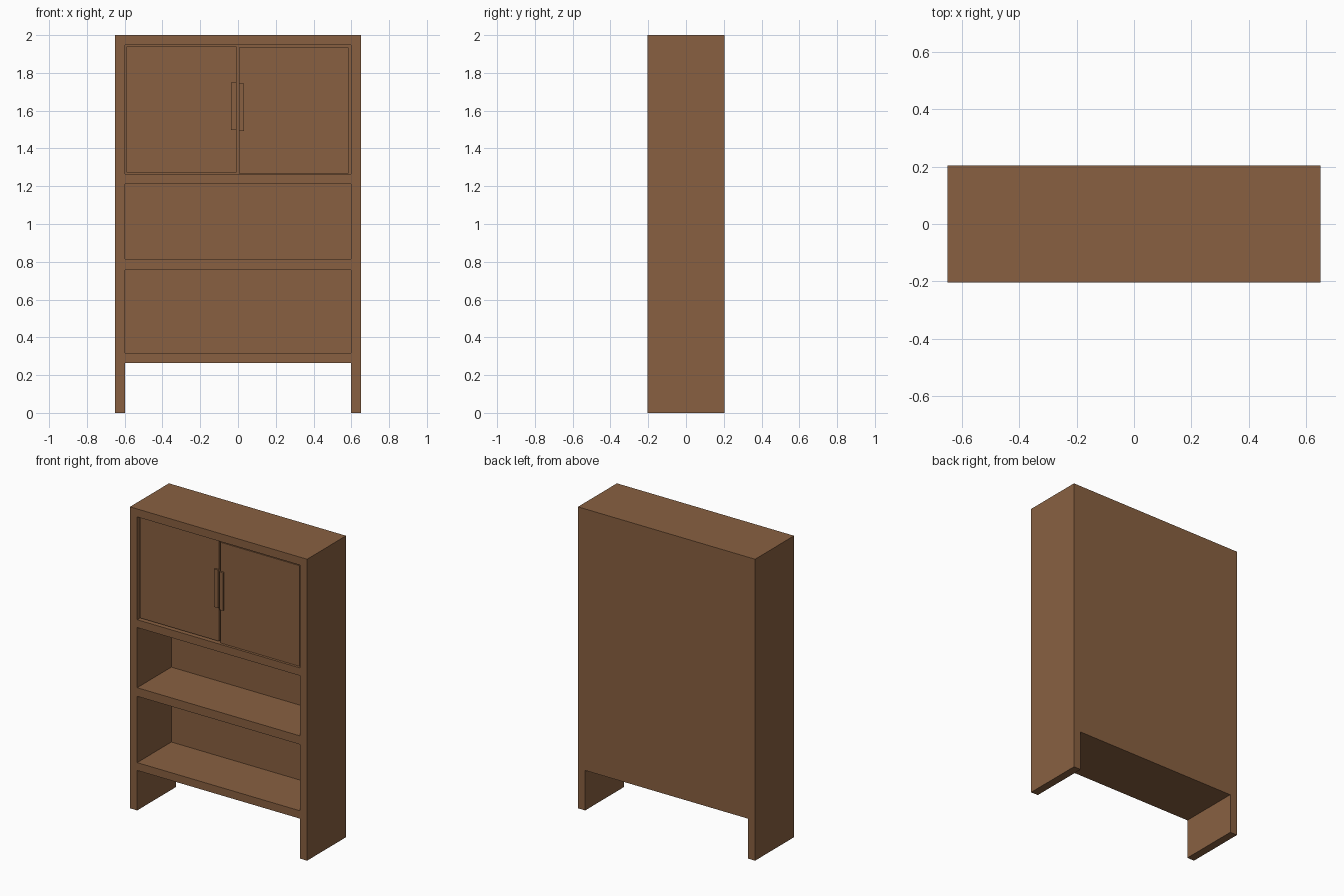
import bpy

if "Cube" in bpy.data.objects:
    bpy.data.objects.remove(bpy.data.objects["Cube"])

wood = bpy.data.materials.new("brown wood")
wood.diffuse_color = (0.25, 0.118, 0.053, 1)
wood.use_nodes = True
wood.node_tree.nodes["Principled BSDF"].inputs["Base Color"].default_value = wood.diffuse_color

FRONT, BACK = -0.204, 0.204
INNER = 0.597          # half width between the side panels


def box(name, x0, x1, y0, y1, z0, z1):
    """Axis-aligned box given by its limits."""
    v = [(x, y, z) for x in (x0, x1) for y in (y0, y1) for z in (z0, z1)]
    f = [(0, 1, 3, 2), (4, 6, 7, 5), (0, 4, 5, 1),
         (2, 3, 7, 6), (0, 2, 6, 4), (1, 5, 7, 3)]
    me = bpy.data.meshes.new(name)
    me.from_pydata(v, [], f)
    me.materials.append(wood)
    ob = bpy.data.objects.new(name, me)
    bpy.context.collection.objects.link(ob)
    return ob


# Cabinet body: one solid block with openings cut into it
body = box("cabinet_body", -0.65, 0.65, FRONT, BACK, 0, 2)

# Three front compartments (lower shelf, middle shelf, cupboard) and the leg gap
cuts = [(0.317, 0.757, 0.154), (0.814, 1.213, 0.154),
        (1.265, 1.947, 0.154), (-0.1, 0.265, 0.4)]
for i, (z0, z1, depth_y) in enumerate(cuts):
    c = box(f"opening_cutter_{i}", -INNER, INNER, -0.4, depth_y, z0, z1)
    c.hide_render = True
    c.hide_set(True)
    m = body.modifiers.new(f"opening_{i}", 'BOOLEAN')
    m.operation = 'DIFFERENCE'
    m.solver = 'EXACT'
    m.object = c

# Apply the cuts and discard the cutters
dg = bpy.context.evaluated_depsgraph_get()
cut_mesh = bpy.data.meshes.new_from_object(body.evaluated_get(dg))
body.modifiers.clear()
body.data = cut_mesh
for ob in [o for o in bpy.data.objects if o.name.startswith("opening_cutter")]:
    bpy.data.objects.remove(ob)

# Doors set slightly back in the cupboard, each with a bar handle at the middle
# (name, x0, x1, z0, z1, front y, handle x0, handle x1, handle z0, handle z1)
doors = [("left", -0.589, -0.008, 1.273, 1.941, FRONT + 0.017, -0.037, -0.009, 1.498, 1.75),
         ("right", 0.004, 0.585, 1.267, 1.935, FRONT + 0.013, 0.005, 0.032, 1.492, 1.744)]
for side, x0, x1, z0, z1, y, hx0, hx1, hz0, hz1 in doors:
    box(f"{side}_door", x0, x1, y, y + 0.03, z0, z1)
    box(f"{side}_handle", hx0, hx1, y - 0.012, y + 0.002, hz0, hz1)
